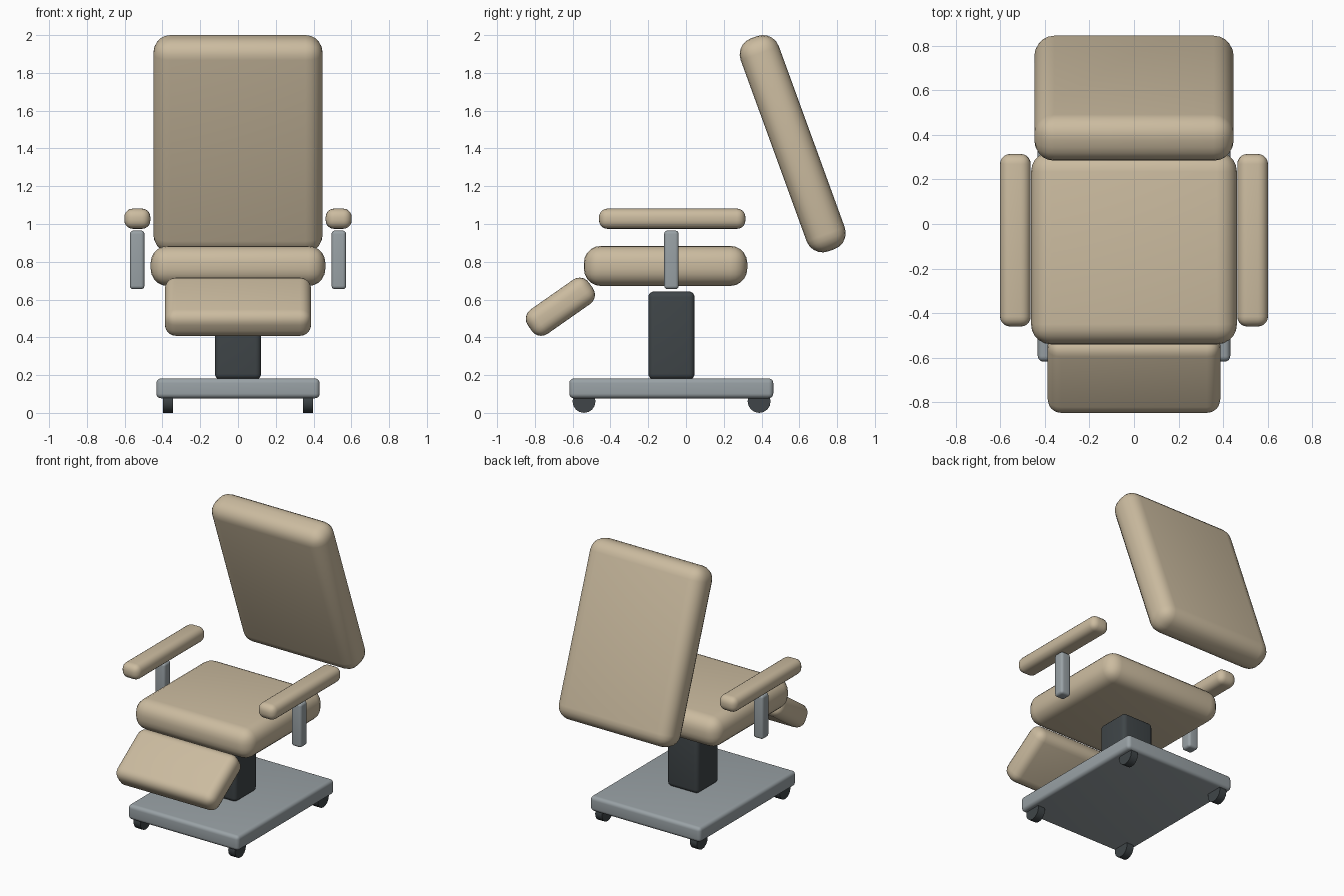
import bpy
from math import radians

if "Cube" in bpy.data.objects:
    bpy.data.objects.remove(bpy.data.objects["Cube"])


def material(name, rgb):
    m = bpy.data.materials.new(name)
    m.diffuse_color = (*rgb, 1)
    m.use_nodes = True
    m.node_tree.nodes["Principled BSDF"].inputs["Base Color"].default_value = m.diffuse_color
    return m


TAN = material("tan_upholstery", (0.60, 0.50, 0.35))
METAL = material("grey_metal", (0.32, 0.36, 0.38))
DARK = material("dark_plastic", (0.05, 0.06, 0.065))


def finish(ob, name, mat):
    ob.name = name
    ob.data.materials.append(mat)
    bpy.ops.object.shade_smooth_by_angle(angle=radians(35))


def rounded_box(name, center, size, radius, mat, tilt=0, segments=5):
    bpy.ops.mesh.primitive_cube_add(size=1)
    ob = bpy.context.object
    ob.scale = size
    bpy.ops.object.transform_apply(location=False, rotation=False, scale=True)
    bev = ob.modifiers.new("round", 'BEVEL')
    bev.width = radius
    bev.segments = segments
    bpy.ops.object.modifier_apply(modifier=bev.name)
    ob.location = center
    ob.rotation_euler.x = radians(tilt)
    finish(ob, name, mat)


# Base plate and lift column
rounded_box("base_plate", (0, -0.078, 0.13), (0.865, 1.08, 0.105), 0.025, METAL)
rounded_box("lift_column", (0, -0.077, 0.41), (0.245, 0.245, 0.465), 0.03, DARK)

# Cushions
rounded_box("seat", (0, -0.108, 0.778), (0.925, 0.865, 0.212), 0.09, TAN)
rounded_box("backrest", (0, 0.565, 1.425), (0.895, 1.2, 0.215), 0.09, TAN, tilt=110)
rounded_box("leg_rest", (0, -0.665, 0.562), (0.775, 0.395, 0.157), 0.06, TAN, tilt=35)

# Armrests with posts, and casters
for side, sx in (("left", -1), ("right", 1)):
    rounded_box(f"armrest_{side}", (sx * 0.533, -0.073, 1.028), (0.138, 0.775, 0.107), 0.045, TAN)
    rounded_box(f"arm_post_{side}", (sx * 0.534, -0.077, 0.81), (0.077, 0.077, 0.31), 0.018, METAL)
    for end, y in (("front", -0.54), ("back", 0.387)):
        bpy.ops.mesh.primitive_cylinder_add(
            vertices=16, radius=0.061, depth=0.054,
            location=(sx * 0.371, y, 0.061), rotation=(0, radians(90), 0))
        finish(bpy.context.object, f"caster_{end}_{side}", DARK)
